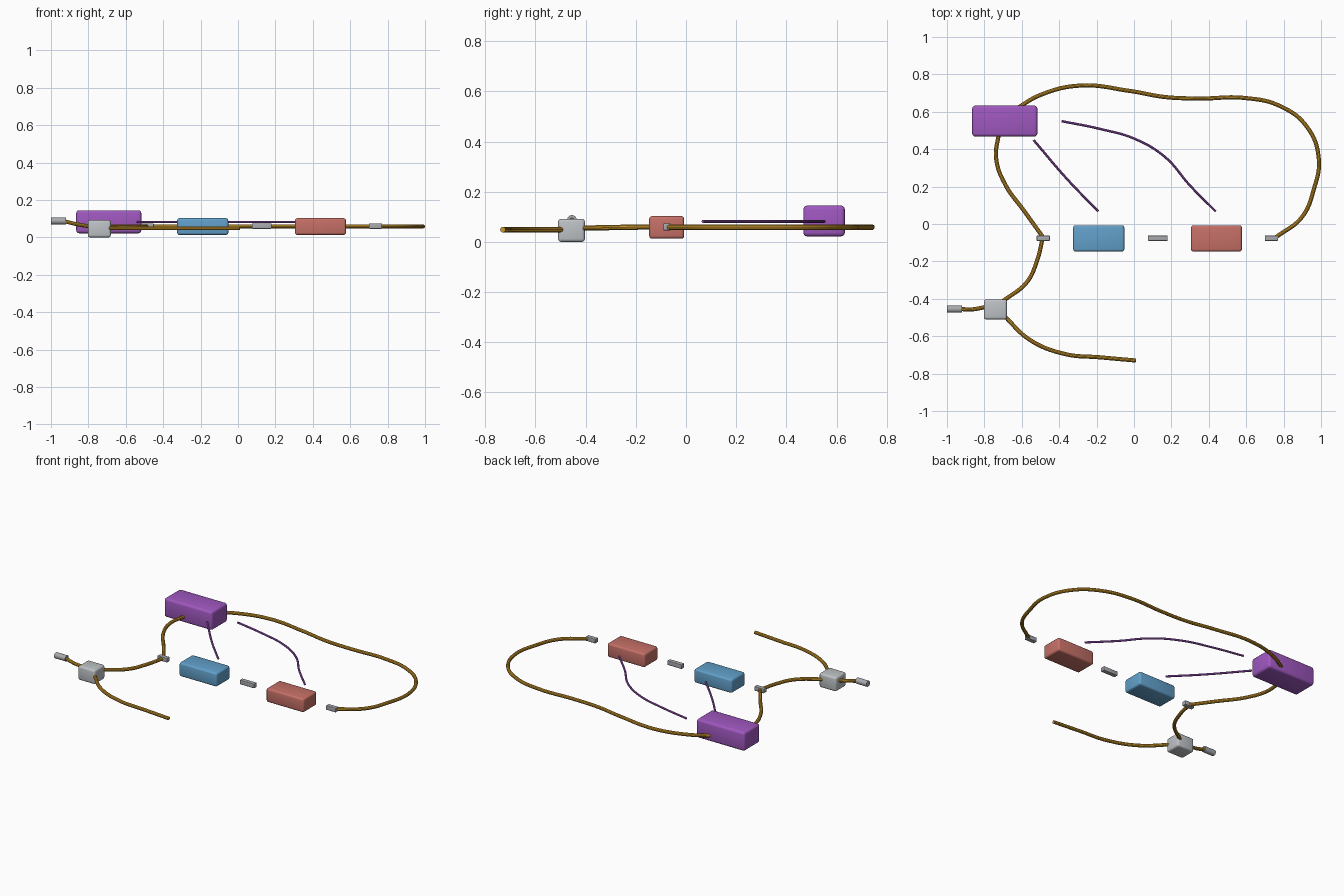
import bpy, math

if "Cube" in bpy.data.objects:
    bpy.data.objects.remove(bpy.data.objects["Cube"])


def material(name, rgb):
    m = bpy.data.materials.new(name)
    lin = [c / 255 / 12.92 if c < 11 else ((c / 255 + 0.055) / 1.055) ** 2.4 for c in rgb]
    m.diffuse_color = (*lin, 1)
    m.use_nodes = True
    m.node_tree.nodes["Principled BSDF"].inputs["Base Color"].default_value = m.diffuse_color
    return m


PURPLE = material("purple", (160, 88, 192))
BLUE = material("blue", (98, 160, 202))
RED = material("red", (197, 112, 103))
GREY = material("light_grey", (190, 194, 198))
STEEL = material("connector_grey", (168, 170, 175))
AMBER = material("amber", (205, 152, 45))


def finish(obj, name, mat):
    obj.name = name
    obj.data.materials.append(mat)
    bpy.ops.object.shade_smooth_by_angle(angle=math.radians(35))


def box(name, mat, lo, hi, bevel):
    """Rounded box between two corners."""
    bpy.ops.mesh.primitive_cube_add(size=1, location=[(a + b) / 2 for a, b in zip(lo, hi)])
    obj = bpy.context.object
    obj.scale = [b - a for a, b in zip(lo, hi)]
    bpy.ops.object.transform_apply(location=False, rotation=False, scale=True)
    mod = obj.modifiers.new("rounded_edges", 'BEVEL')
    mod.width, mod.segments = bevel, 3
    bpy.ops.object.modifier_apply(modifier=mod.name)
    finish(obj, name, mat)


def cable(name, mat, radius, points):
    """Round tube through the given points."""
    curve = bpy.data.curves.new(name, 'CURVE')
    curve.dimensions = '3D'
    curve.bevel_depth, curve.bevel_resolution = radius, 3
    curve.resolution_u, curve.use_fill_caps = 10, True
    spline = curve.splines.new('BEZIER')
    spline.bezier_points.add(len(points) - 1)
    for bp, co in zip(spline.bezier_points, points):
        bp.co = co
        bp.handle_left_type = bp.handle_right_type = 'AUTO'
    obj = bpy.data.objects.new(name, curve)
    bpy.context.collection.objects.link(obj)
    bpy.ops.object.select_all(action='DESELECT')
    obj.select_set(True)
    bpy.context.view_layer.objects.active = obj
    bpy.ops.object.convert(target='MESH')
    finish(bpy.context.object, name, mat)


def flat(z, points):
    return [(x, y, z) for x, y in points]


# Housings
box("purple_housing", PURPLE, (-0.865, 0.468, 0.022), (-0.517, 0.633, 0.145), 0.015)
box("blue_housing", BLUE, (-0.325, -0.147, 0.013), (-0.052, -0.007, 0.103), 0.012)
box("red_housing", RED, (0.305, -0.147, 0.013), (0.577, -0.007, 0.103), 0.012)
box("junction_box", GREY, (-0.803, -0.51, 0.0), (-0.68, -0.403, 0.092), 0.012)

# Small inline connectors
for name, x0, x1 in (("left_connector", -0.52, -0.45),
                     ("middle_connector", 0.075, 0.18),
                     ("right_connector", 0.70, 0.77)):
    box(name, STEEL, (x0, -0.09, 0.046), (x1, -0.062, 0.074), 0.003)

# Round plug at the far left
bpy.ops.mesh.primitive_cylinder_add(vertices=20, radius=0.019, depth=0.08,
                                    location=(-0.96, -0.455, 0.088),
                                    rotation=(0, math.pi / 2, 0))
finish(bpy.context.object, "plug", STEEL)

# Main cables
R = 0.011
cable("loop_cable", AMBER, R, flat(0.059, [
    (-0.64, 0.61), (-0.50, 0.69), (-0.29, 0.74), (-0.02, 0.711), (0.165, 0.679),
    (0.35, 0.671), (0.59, 0.674), (0.78, 0.631), (0.925, 0.519), (0.988, 0.348),
    (0.962, 0.187), (0.898, 0.037), (0.76, -0.07)]))
cable("upper_left_cable", AMBER, R, flat(0.059, [
    (-0.72, 0.50), (-0.737, 0.35), (-0.69, 0.214), (-0.583, 0.064), (-0.487, -0.07)]))
cable("lower_left_cable", AMBER, R, [
    (-0.487, -0.07, 0.059), (-0.519, -0.198, 0.059), (-0.572, -0.31, 0.057),
    (-0.70, -0.412, 0.055)])
cable("tail_cable", AMBER, R, flat(0.049, [
    (-0.70, -0.485), (-0.556, -0.62), (-0.37, -0.695), (-0.18, -0.713), (0.01, -0.73)]))
cable("plug_cable", AMBER, R, [
    (-0.93, -0.455, 0.087), (-0.86, -0.456, 0.07), (-0.78, -0.44, 0.057)])

# Thin wires
cable("short_wire", PURPLE, 0.0065, flat(0.082, [
    (-0.537, 0.449), (-0.353, 0.235), (-0.19, 0.067)]))
cable("long_wire", PURPLE, 0.0065, flat(0.082, [
    (-0.387, 0.55), (-0.18, 0.508), (0.005, 0.455), (0.166, 0.358), (0.30, 0.205),
    (0.437, 0.067)]))
